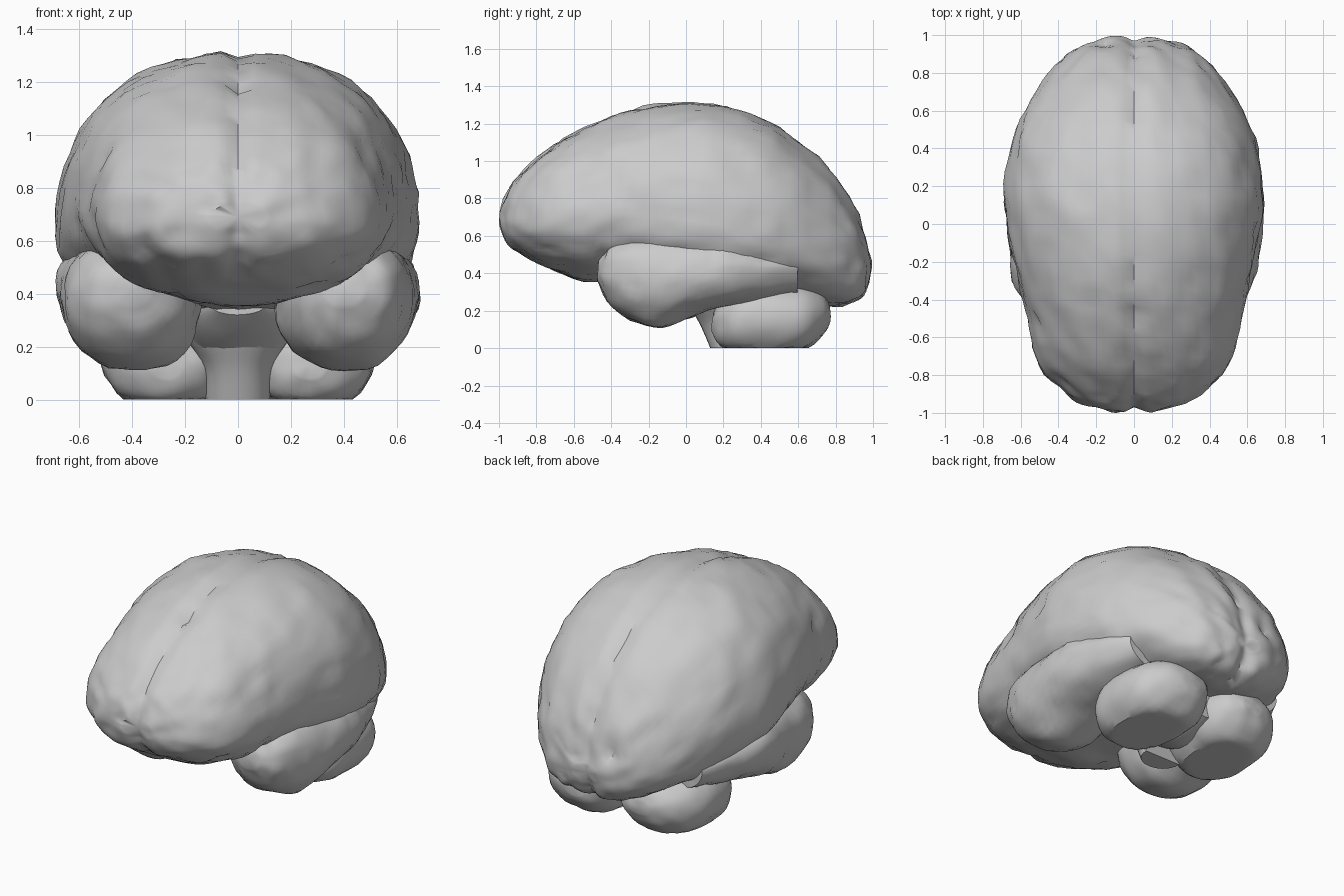
import bpy, bmesh, math
from mathutils import Vector, noise

cube = bpy.data.objects.get("Cube")
if cube:
    bpy.data.objects.remove(cube, do_unlink=True)

grey = bpy.data.materials.new("soft grey")
grey.use_nodes = True
COLOUR = (0.6, 0.6, 0.6, 1)
grey.diffuse_color = COLOUR
grey.node_tree.nodes["Principled BSDF"].inputs["Base Color"].default_value = COLOUR


def spline(stations, steps):
    """Catmull-Rom resampling of a list of equal-length tuples."""
    pts = [stations[0]] + stations + [stations[-1]]
    out = []
    for a, b, c, d in zip(pts, pts[1:], pts[2:], pts[3:]):
        for i in range(steps):
            t = i / steps
            out.append([q + t / 2 * (r - p + t * (2 * p - 5 * q + 4 * r - s
                        + t * (3 * (q - r) + s - p)))
                        for p, q, r, s in zip(a, b, c, d)])
    return out + [list(stations[-1])]


def power(v, e):
    return math.copysign(abs(v) ** e, v)


def loft(name, stations, steps, sides, bumps, side=1, fissure=0):
    """Skin rounded sections along y: (y, centre x, half width, top, widest, bottom)."""
    bm = bmesh.new()
    rings = []
    for y, cx, hw, top, mid, low in spline(stations, steps):
        ring = []
        for i in range(sides):
            a = 2 * math.pi * i / sides
            x = cx + hw * power(math.cos(a), 0.92)
            s = power(math.sin(a), 0.95)
            z = mid + s * (top - mid if s > 0 else mid - low)
            ring.append(bm.verts.new((side * x, y, z)))
        rings.append(ring)
    for r, s in zip(rings, rings[1:]):
        for i in range(sides):
            j = (i + 1) % sides
            bm.faces.new((r[i], r[j], s[j], s[i]))
    # rounded caps as fans around a centre point
    for ring in (rings[0], rings[-1]):
        hub = bm.verts.new(sum((v.co for v in ring), Vector()) / sides)
        for i in range(sides):
            bm.faces.new((ring[i], ring[(i + 1) % sides], hub))
    bmesh.ops.recalc_face_normals(bm, faces=bm.faces)
    bm.normal_update()

    # uneven folds, shallow pits and the groove between the hemispheres
    moves = []
    for v in bm.verts:
        p = v.co
        d = bumps * noise.noise(p * 5) + bumps * 0.9 * noise.noise(p * 12)
        d -= bumps * 3 * max(0, noise.noise(p * 9 + Vector((3, 7, 1))) - 0.35)
        if p.z > 0.45 or abs(p.y) > 0.8:
            d -= fissure * math.exp(-(p.x / 0.04) ** 2)
        moves.append(v.normal * d)
    for v, m in zip(bm.verts, moves):
        v.co += m
        v.co.z = max(v.co.z, 0)
    bmesh.ops.dissolve_degenerate(bm, dist=0.0005, edges=bm.edges)

    mesh = bpy.data.meshes.new(name)
    bm.to_mesh(mesh)
    bm.free()
    mesh.materials.append(grey)
    obj = bpy.data.objects.new(name, mesh)
    bpy.context.collection.objects.link(obj)
    bpy.ops.object.select_all(action="DESELECT")
    obj.select_set(True)
    bpy.context.view_layer.objects.active = obj
    bpy.ops.object.shade_smooth_by_angle(angle=math.radians(40))
    return obj


# cerebrum
loft("cerebrum", [
    (-0.99, 0, .10, .74, .69, .64),
    (-.96, 0, .24, .83, .68, .57),
    (-.9, 0, .36, .92, .67, .51),
    (-.75, 0, .50, 1.06, .68, .43),
    (-.55, 0, .555, 1.18, .70, .36),
    (-.35, 0, .60, 1.255, .72, .36),
    (-.1, 0, .66, 1.31, .70, .34),
    (.15, 0, .69, 1.31, .66, .28),
    (.4, 0, .655, 1.235, .62, .25),
    (.6, 0, .575, 1.11, .57, .24),
    (.8, 0, .45, .92, .50, .22),
    (.92, 0, .32, .72, .45, .25),
    (.97, 0, .19, .56, .42, .31),
    (.99, 0, .08, .46, .41, .37)], 4, 80, 0.013, fissure=0.025)

for side, label in ((1, "left"), (-1, "right")):
    # temporal lobe, fading back into the underside of the cerebrum
    loft(label + "_temporal_lobe", [
        (-.47, .40, .07, .47, .42, .36),
        (-.42, .40, .17, .55, .41, .25),
        (-.3, .40, .24, .61, .40, .15),
        (-.13, .40, .265, .63, .38, .105),
        (.03, .41, .27, .62, .40, .17),
        (.2, .42, .27, .6, .43, .22),
        (.4, .38, .25, .55, .43, .25),
        (.6, .33, .2, .5, .42, .28)], 4, 40, 0.011, side)

    # cerebellum half, flattened where it meets the ground
    loft(label + "_cerebellum", [
        (.14, .27, .06, .18, .14, .08),
        (.18, .27, .15, .26, .15, .01),
        (.28, .27, .23, .33, .16, -.04),
        (.46, .26, .26, .36, .17, -.05),
        (.62, .25, .24, .34, .17, -.02),
        (.73, .23, .16, .29, .18, .07),
        (.77, .22, .06, .22, .18, .14)], 4, 36, 0.008, side)

# brain stem, leaning forward as it rises
stem = loft("brain_stem", [
    (0, 0, .12, .12, 0, -.12),
    (.12, 0, .13, .13, 0, -.12),
    (.22, 0, .19, .15, 0, -.13),
    (.32, 0, .25, .16, 0, -.14),
    (.45, 0, .27, .17, 0, -.15)], 4, 28, 0)
for v in stem.data.vertices:
    x, height, depth = v.co
    # the loft clamps depth at zero, so use it as the front half
    v.co = (x, .25 - .35 * height - depth, height)
stem.data.flip_normals()

# core joining the stem to the cerebellum and the cerebrum
loft("midbrain", [
    (-.12, 0, .1, .42, .36, .32),
    (0, 0, .2, .45, .34, .22),
    (.2, 0, .2, .45, .28, .1),
    (.4, 0, .18, .4, .2, .03),
    (.62, 0, .12, .35, .22, .1)], 3, 28, 0.006)
